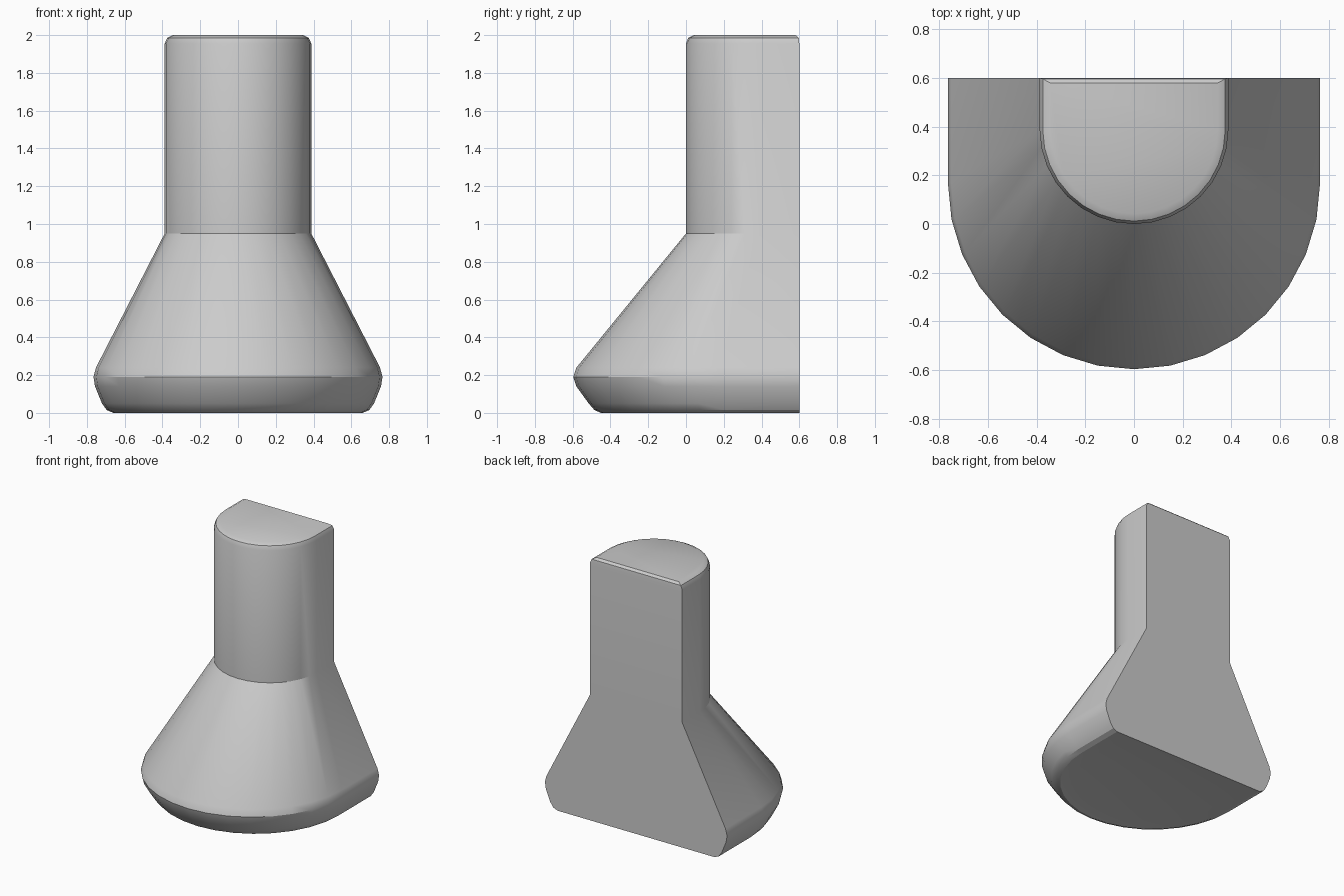
import bpy, bmesh, math

cube = bpy.data.objects.get("Cube")
if cube:
    bpy.data.objects.remove(cube, do_unlink=True)

grey = bpy.data.materials.new("plain grey")
grey.use_nodes = True
colour = (0.6, 0.6, 0.6, 1)
grey.diffuse_color = colour
grey.node_tree.nodes["Principled BSDF"].inputs["Base Color"].default_value = colour

BACK = 0.6
SEGMENTS = 16


def d_ring(bm, z, radius, front, back=BACK):
    """D-shaped outline: a half circle at the front, straight sides to a flat back."""
    points = [(radius, back)]
    for i in range(SEGMENTS + 1):
        a = -math.pi * i / SEGMENTS
        points.append((radius * math.cos(a), front + radius + radius * math.sin(a)))
    points.append((-radius, back))
    return [bm.verts.new((x, y, z)) for x, y in points]


# Each row: height, half width, front edge, back edge
profile = [
    (0.012, 0.56, -0.35, 0.50),   # shallow underside recess
    (0.00, 0.66, -0.45, BACK),
    (0.015, 0.695, -0.485, BACK),
    (0.05, 0.72, -0.515, BACK),
    (0.14, 0.757, -0.58, BACK),   # rounded foot
    (0.19, 0.765, -0.597, BACK),
    (0.24, 0.752, -0.58, BACK),
    (0.95, 0.388, 0.0, BACK),     # flared skirt up to the neck
    (1.955, 0.388, 0.0, BACK),    # straight neck
    (1.985, 0.375, 0.012, 0.597),
    (2.00, 0.345, 0.042, 0.58),   # rounded top
]

bm = bmesh.new()
rings = [d_ring(bm, *row) for row in profile]
for low, high in zip(rings, rings[1:]):
    n = len(low)
    for i in range(n):
        j = (i + 1) % n
        bm.faces.new((low[i], low[j], high[j], high[i]))
bm.faces.new(rings[0])
bm.faces.new(rings[-1])
bmesh.ops.recalc_face_normals(bm, faces=bm.faces)

mesh = bpy.data.meshes.new("flared_post")
bm.to_mesh(mesh)
bm.free()
post = bpy.data.objects.new("flared_post", mesh)
bpy.context.collection.objects.link(post)
mesh.materials.append(grey)

# Smooth the curves, keep the neck line and flat back crisp
bpy.ops.object.select_all(action='DESELECT')
post.select_set(True)
bpy.context.view_layer.objects.active = post
bpy.ops.object.shade_smooth_by_angle(angle=math.radians(30))
